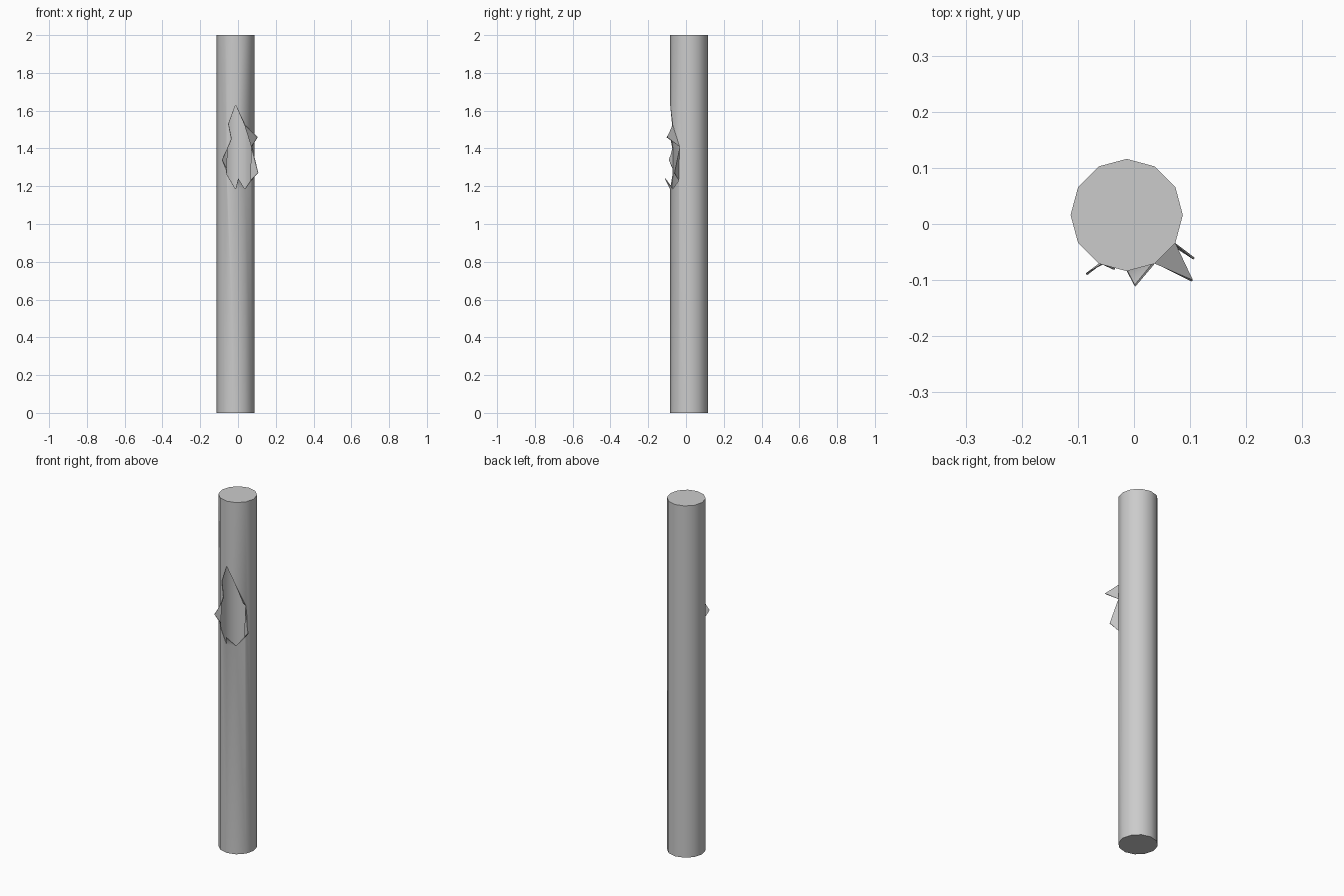
import bpy, bmesh, math

if "Cube" in bpy.data.objects:
    bpy.data.objects.remove(bpy.data.objects["Cube"])

CX, CY, R, H, N = -0.013, 0.016, 0.1, 2.0, 12


def ring(i):
    a = math.radians(30 * (i % N))
    return CX + R * math.cos(a), CY + R * math.sin(a)


def on_wall(x, z):
    # point on the front of the twelve-sided wall
    for i in range(6, 12):
        (x0, y0), (x1, y1) = ring(i), ring(i + 1)
        if x0 - 1e-6 <= x <= x1 + 1e-6:
            return (x, y0 + (y1 - y0) * (x - x0) / (x1 - x0), z)


bm = bmesh.new()
xs = [ring(i)[0] for i in range(8, 12)]        # columns crossed by the tear
left, right = (xs[0], 1.29), (xs[3], 1.41)

# torn edge above and below, one list per column
upper = [[left, (-0.056, 1.40), (-0.05, 1.53), (xs[1], 1.63)],
         [(xs[1], 1.63), (xs[2], 1.525)],
         [(xs[2], 1.525), right]]
lower = [[left, (-0.058, 1.26), (xs[1], 1.185)],
         [(xs[1], 1.185), (xs[2], 1.185)],
         [(xs[2], 1.185), (0.069, 1.23), right]]


def face(points):
    bm.faces.new([bm.verts.new(p) for p in points])


# pipe wall
for i in range(N):
    p, q = ring(i), ring(i + 1)
    if 8 <= i <= 10:
        up = [on_wall(*e) for e in upper[i - 8]]
        lo = [on_wall(*e) for e in lower[i - 8]]
        face(up + [(*q, H), (*p, H)])
        face([(*p, 0), (*q, 0)] + lo[::-1])
    else:
        pts = [(*p, 0), (*q, 0)]
        if i == 7:
            pts.append(on_wall(*left))
        pts += [(*q, H), (*p, H)]
        if i == 11:
            pts.append(on_wall(*right))
        face(pts)

# end caps
face([(*ring(i), H) for i in range(N)])
face([(*ring(i), 0) for i in reversed(range(N))])

# metal shards bent outwards: two base points on the torn edge and a tip
shards = [
    (upper[2][0], upper[2][1], (0.105, -0.100, 1.46)),
    (lower[2][2], lower[2][1], (0.108, -0.060, 1.27)),
    (lower[1][0], lower[1][1], (0.002, -0.112, 1.24)),
    (upper[0][0], upper[0][1], (-0.086, -0.088, 1.34)),
    (upper[0][1], upper[0][2], (-0.035, -0.082, 1.45)),
]
for a, b, tip in shards:
    face([on_wall(*a), on_wall(*b), tip])

bmesh.ops.remove_doubles(bm, verts=bm.verts, dist=1e-5)
bmesh.ops.recalc_face_normals(bm, faces=bm.faces)
mesh = bpy.data.meshes.new("burst_pipe")
bm.to_mesh(mesh)
bm.free()
pipe = bpy.data.objects.new("burst_pipe", mesh)
bpy.context.collection.objects.link(pipe)

# thin sheet metal
solid = pipe.modifiers.new("thickness", 'SOLIDIFY')
solid.thickness = 0.004
solid.offset = -1

bpy.context.view_layer.objects.active = pipe
pipe.select_set(True)
bpy.ops.object.modifier_apply(modifier="thickness")
bpy.ops.object.shade_smooth_by_angle(angle=math.radians(35))
